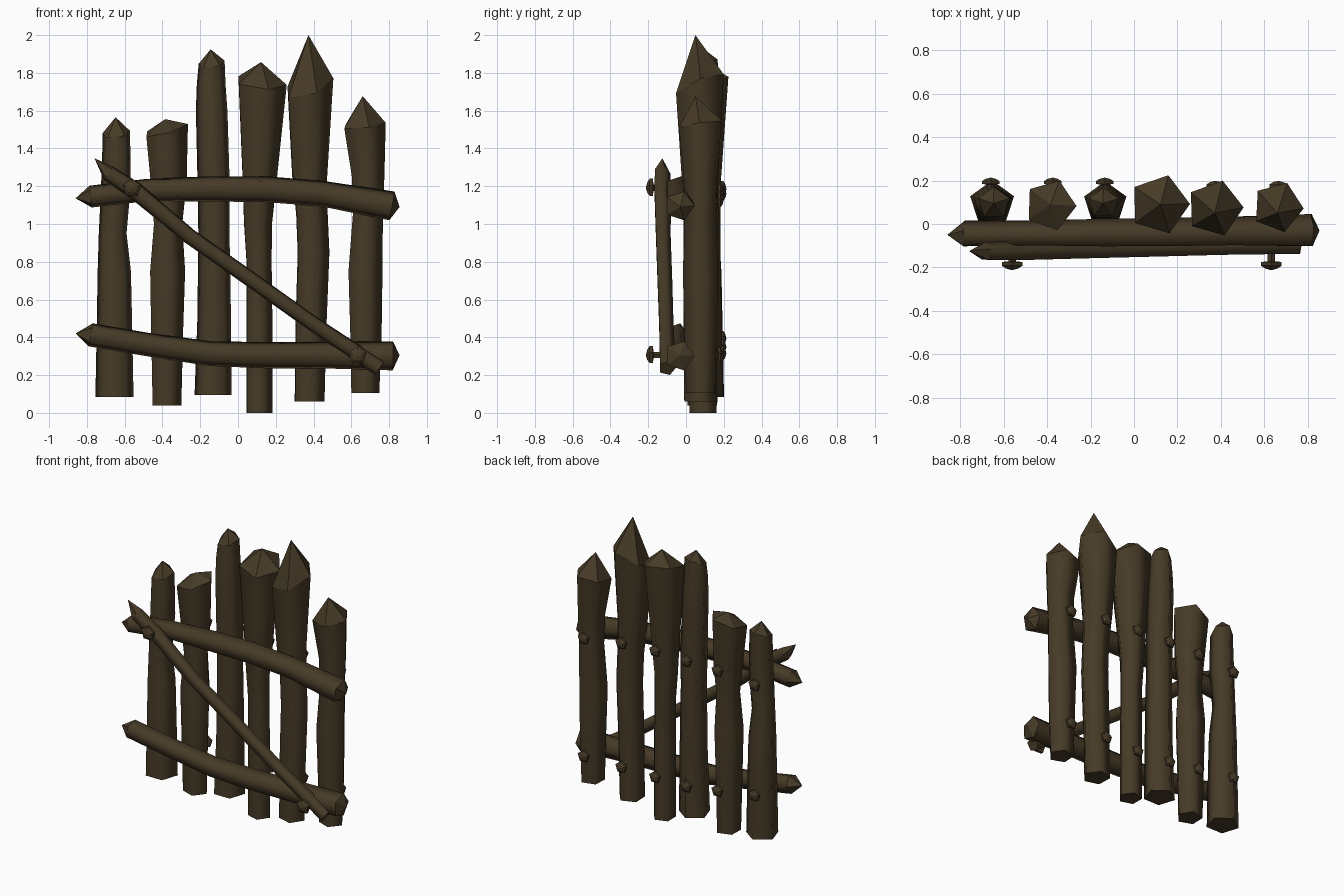
import bpy, bmesh, math
from mathutils import Vector

if "Cube" in bpy.data.objects:
    bpy.data.objects.remove(bpy.data.objects["Cube"])

wood = bpy.data.materials.new("dark_brown_wood")
wood.diffuse_color = (0.062, 0.043, 0.020, 1)
wood.use_nodes = True
wood.node_tree.nodes["Principled BSDF"].inputs["Base Color"].default_value = wood.diffuse_color
SIDES = 5


def loft(name, rings, tip_start=None, tip_end=None, smooth=True):
    """Skin rings of points; close each end with a cone to a tip or a flat cap."""
    bm = bmesh.new()
    vs = [[bm.verts.new(p) for p in ring] for ring in rings]
    n = len(vs[0])
    for a, b in zip(vs, vs[1:]):
        for i in range(n):
            j = (i + 1) % n
            bm.faces.new((a[i], a[j], b[j], b[i])).smooth = smooth
    for ring, tip in ((vs[0], tip_start), (vs[-1], tip_end)):
        if tip is None:
            bm.faces.new(ring)
        else:
            t = bm.verts.new(tip)
            for i in range(n):
                bm.faces.new((ring[i], ring[(i + 1) % n], t))
    bmesh.ops.recalc_face_normals(bm, faces=bm.faces)
    me = bpy.data.meshes.new(name)
    bm.to_mesh(me)
    bm.free()
    me.materials.append(wood)
    ob = bpy.data.objects.new(name, me)
    bpy.context.collection.objects.link(ob)
    return ob


def post(name, rot, cy, levels, slope, apex):
    """levels: (z, left x, right x); the last ring tilts by slope (x, y)."""
    angs = [math.radians(rot + 360 / SIDES * i) for i in range(SIDES)]
    lo, hi = min(map(math.cos, angs)), max(map(math.cos, angs))
    rings = []
    for k, (z, left, right) in enumerate(levels):
        r = (right - left) / (hi - lo)
        cx = left - lo * r
        sx, sy = slope if k == len(levels) - 1 else (0, 0)
        rings.append([(cx + r * math.cos(a), cy + r * math.sin(a),
                       z + r * (sx * math.cos(a) + sy * math.sin(a))) for a in angs])
    loft(name, rings, tip_end=apex)


def beam(name, path, tip_start=None, tip_end=None):
    """path: (x, y, z, radius); a five-sided log with one edge facing back."""
    pts = [Vector(p[:3]) for p in path]
    rings = []
    for i, p in enumerate(path):
        t = (pts[min(i + 1, len(pts) - 1)] - pts[max(i - 1, 0)]).normalized()
        up = t.cross(Vector((0, 1, 0))).normalized()
        out = up.cross(t)
        rings.append([pts[i] + p[3] * (math.cos(a) * out + math.sin(a) * up)
                      for a in (2 * math.pi * k / SIDES for k in range(SIDES))])
    loft(name, rings, tip_start, tip_end)


def peg(name, x, z, profile, tip_y):
    """Mushroom-headed peg along y; profile: (y, radius)."""
    rings = [[(x + r * math.cos(a), y, z + r * math.sin(a))
              for a in (2 * math.pi * k / SIDES + 0.3 for k in range(SIDES))]
             for y, r in profile]
    loft(name, rings, tip_end=(x, tip_y, z), smooth=False)


def height_at(path, x):
    for a, b in zip(path, path[1:]):
        if x <= b[0]:
            return a[2] + (b[2] - a[2]) * (x - a[0]) / (b[0] - a[0])
    return path[-1][2]


# upright posts with carved points
post("post_1", 90, 0.095,
     [(0.085, -.755, -.553), (0.45, -.748, -.56), (0.75, -.743, -.567), (0.95, -.737, -.59),
      (1.2, -.725, -.568), (1.40, -.718, -.570), (1.48, -.718, -.573)],
     (0.1, 0.3), (-.648, 0.095, 1.565))
post("post_2", 70, 0.087,
     [(0.04, -.452, -.30), (0.45, -.46, -.29), (0.75, -.465, -.28), (1.0, -.445, -.295),
      (1.22, -.462, -.272), (1.50, -.485, -.265)],
     (0.25, 0.2), (-.385, 0.09, 1.555))
post("post_3", 90, 0.095,
     [(0.095, -.23, -.035), (0.5, -.215, -.037), (0.95, -.21, -.045), (1.25, -.215, -.045),
      (1.6, -.223, -.056), (1.74, -.218, -.066), (1.85, -.208, -.071)],
     (0.12, 0.3), (-.145, 0.095, 1.925))
post("post_4", 73, 0.09,
     [(0.0, .045, .182), (0.5, .045, .182), (0.8, .045, .178), (1.0, .032, .18),
      (1.25, .024, .207), (1.75, .002, .258)],
     (-0.1, 0.25), (.122, 0.09, 1.857))
post("post_5", 74, 0.072,
     [(0.06, .30, .458), (0.45, .304, .468), (0.85, .316, .484), (1.05, .308, .475),
      (1.25, .287, .472), (1.73, .262, .505)],
     (0.3, 0.4), (.373, 0.05, 2.0))
post("post_6", 69, 0.078,
     [(0.105, .60, .748), (0.4, .595, .76), (0.75, .585, .765), (1.05, .608, .767),
      (1.25, .603, .775), (1.525, .563, .782)],
     (0.1, 0.15), (.66, 0.05, 1.677))

# two bowed cross rails
upper = [(-.78, -.05, 1.145, .061), (-.48, -.048, 1.180, .062), (-.15, -.046, 1.186, .070),
         (.15, -.044, 1.184, .072), (.45, -.04, 1.160, .071), (.815, -.035, 1.096, .081)]
lower = [(-.78, -.05, .413, .065), (-.48, -.048, .362, .065), (-.15, -.046, .314, .069),
         (.15, -.044, .305, .073), (.45, -.04, .306, .074), (.82, -.035, .302, .081)]
beam("upper_rail", upper, (-.86, -.05, 1.136), (.855, -.03, 1.09))
beam("lower_rail", lower, (-.86, -.05, .42), (.855, -.03, .305))

# diagonal brace on the front
beam("diagonal_brace",
     [(-.685, -.128, 1.268, .045), (-.55, -.128, 1.18, .048), (-.257, -.124, .935, .043),
      (.06, -.116, .712, .043), (.40, -.108, .470, .042), (.75, -.1, .237, .046)],
     (-.76, -.125, 1.348))

# large pegs holding the brace
for i, (x, z) in enumerate(((-.562, 1.19), (.633, .305))):
    peg(f"brace_peg_{i + 1}", x, z,
        [(-.10, .018), (-.172, .018), (-.175, .05), (-.192, .05), (-.205, .03)], -.213)

# small pegs on the back of every post
for rail_name, path in (("upper", upper), ("lower", lower)):
    for i, x in enumerate((-.66, -.375, -.135, .115, .375, .665)):
        d = -.015 if i > 1 and i != 2 else 0
        peg(f"{rail_name}_back_peg_{i + 1}", x, height_at(path, x),
            [(.12, .016), (.182 + d, .016), (.184 + d, .042), (.198 + d, .042),
             (.208 + d, .025)], .214 + d)
